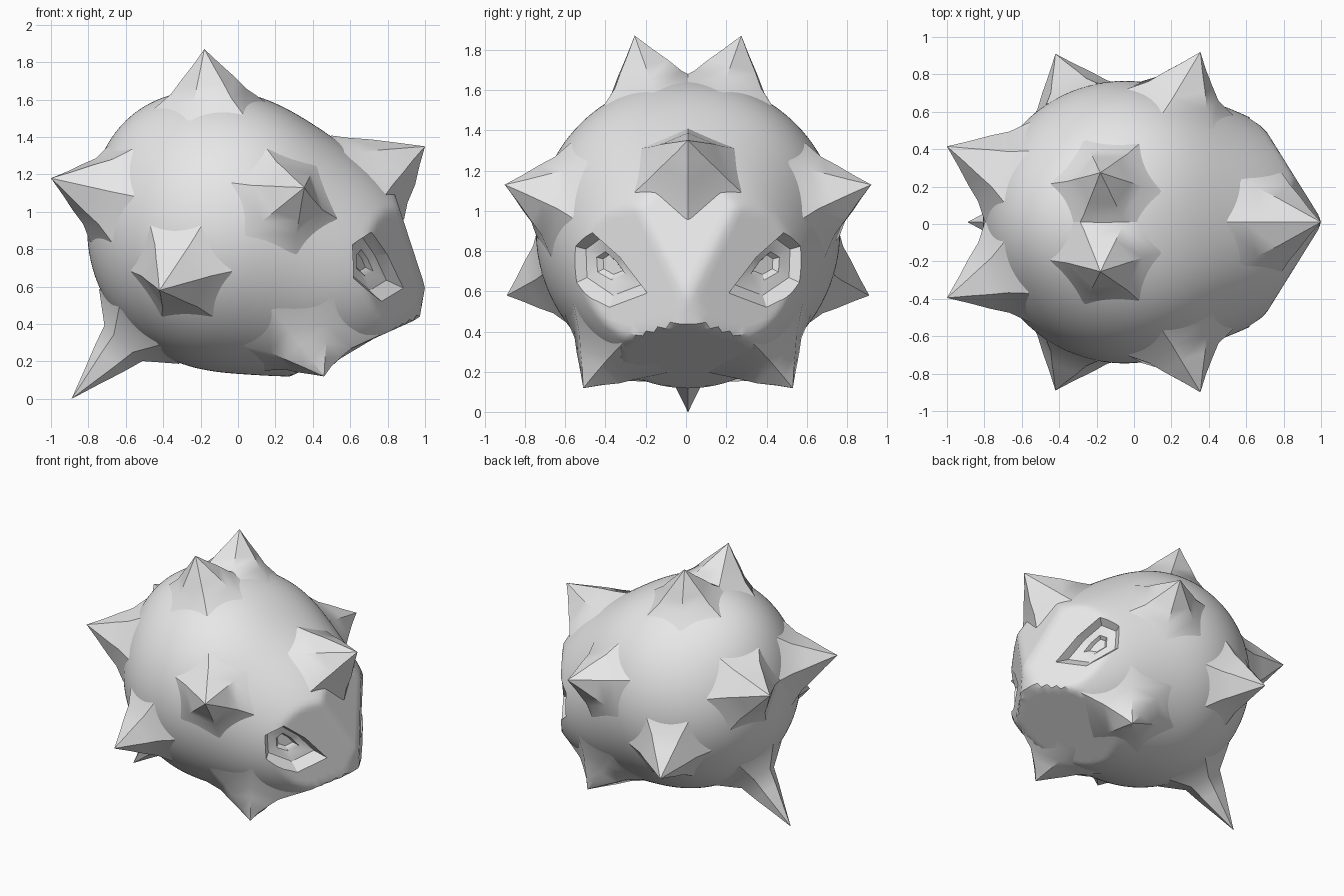
import bpy, bmesh, math
from mathutils import Vector

cube = bpy.data.objects.get("Cube")
if cube:
    bpy.data.objects.remove(cube, do_unlink=True)

CENTRE = Vector((-0.05, 0.01, 0.9))

# Swellings of the ball: direction, amount, tightness (snout, upper back, forehead)
SWELLS = [(Vector(d).normalized(), amount, power) for d, amount, power in (
    ((0.93, 0, -0.37), 0.38, 4),
    ((-0.65, 0, 0.75), 0.05, 8),
    ((0.5, 0, 0.85), -0.035, 8))]

# Planes trimming the snout: normal and distance (chin, nose tip, nose bridge, cheeks)
TRIMS = [(Vector(n).normalized(), distance) for n, distance in (
    ((0.41, 0, -0.91), 0.846),
    ((0.98, 0, -0.17), 1.086),
    ((0.95, 0, 0.31), 0.905),
    ((0.85, 0.53, 0), 0.9),
    ((0.85, -0.53, 0), 0.9))]

grey = bpy.data.materials.new("plain_grey")
grey.use_nodes = True
grey.diffuse_color = (0.8, 0.8, 0.8, 1)
grey.node_tree.nodes["Principled BSDF"].inputs["Base Color"].default_value = (0.8, 0.8, 0.8, 1)


def skin(direction):
    """Distance from the centre to the body surface."""
    d = direction.normalized()
    r = 0.755 + sum(amount * max(0.0, d.dot(s)) ** power for s, amount, power in SWELLS)
    for normal, distance in TRIMS:
        facing = d.dot(normal)
        if facing > 0:
            r = min(r, distance / facing)
    return r


def on_skin(direction, scale=1.0, lift=0.0):
    d = direction.normalized()
    return CENTRE + d * (skin(d) * scale + lift)


def make_object(name, bm):
    mesh = bpy.data.meshes.new(name)
    bmesh.ops.recalc_face_normals(bm, faces=bm.faces[:])
    bm.to_mesh(mesh)
    bm.free()
    obj = bpy.data.objects.new(name, mesh)
    bpy.context.collection.objects.link(obj)
    mesh.materials.append(grey)
    return obj


def smooth(obj, degrees):
    bpy.ops.object.select_all(action='DESELECT')
    obj.select_set(True)
    bpy.context.view_layer.objects.active = obj
    bpy.ops.object.shade_smooth_by_angle(angle=math.radians(degrees))


def loft(rings, end, start=None):
    """Skin a stack of rings, closed by a point at the end and optionally the start."""
    bm = bmesh.new()
    loops = [[bm.verts.new(p) for p in ring] for ring in rings]
    n = len(loops[0])
    for a, b in zip(loops, loops[1:]):
        for i in range(n):
            j = (i + 1) % n
            bm.faces.new((a[i], a[j], b[j], b[i]))
    for loop, point in ((loops[-1], end), (loops[0], start)):
        if point is not None:
            tip = bm.verts.new(point)
            for i in range(n):
                bm.faces.new((loop[i], loop[(i + 1) % n], tip))
    return bm


def spike(name, tip, width=0.42, pinch=1.0, phase=0):
    """Six-sided thorn with concave flanks, growing radially out of the body."""
    axis = (tip - CENTRE).normalized()
    height = (tip - CENTRE).length - skin(axis)
    u = Vector((0, 0, 1)).cross(axis).normalized()
    v = axis.cross(u)
    rings = []
    for spread, rise in ((1, 0.01), (0.62 * pinch, 0.17), (0.4 * pinch, 0.4), (0.18 * pinch, 0.68)):
        ring = []
        for k in range(6):
            t = math.radians(phase + 60 * k)
            d = axis + (u * math.cos(t) + v * math.sin(t)) * width * spread
            ring.append(on_skin(d, lift=height * rise))
        rings.append(ring)
    smooth(make_object(name, loft(rings, tip)), 38)


# Body: round ball drawn out into a trimmed snout
bm = bmesh.new()
bmesh.ops.create_icosphere(bm, subdivisions=6, radius=1)
for vert in bm.verts:
    vert.co = on_skin(vert.co)
body = make_object("body", bm)

# Eye sockets: tapered hollows with a small deeper pupil, cut from the body
EYE = ((0.60, 0.56, 0.83), (0.70, 0.47, 0.90), (0.82, 0.34, 0.77),
       (0.94, 0.20, 0.57), (0.73, 0.37, 0.53), (0.59, 0.54, 0.65))
for side in (-1, 1):
    dirs = [(Vector((x, side * y + CENTRE.y, z)) - CENTRE).normalized() for x, y, z in EYE]
    mid = sum(dirs, Vector()) / len(dirs)
    rings = [[on_skin(mid + (d - mid) * f, s) for d in dirs]
             for f, s in ((1.08, 1.06), (0.78, 0.93), (0.4, 0.91), (0.28, 0.88))]
    cutter = make_object("eye_cutter", loft(rings, on_skin(mid, 0.88), on_skin(mid, 1.06)))
    cutter.hide_render = True
    cut = body.modifiers.new("eye_socket", 'BOOLEAN')
    cut.operation = 'DIFFERENCE'
    cut.solver = 'EXACT'
    cut.object = cutter
    bpy.ops.object.select_all(action='DESELECT')
    body.select_set(True)
    bpy.context.view_layer.objects.active = body
    bpy.ops.object.modifier_apply(modifier=cut.name)
    bpy.data.objects.remove(cutter, do_unlink=True)
smooth(body, 30)

# Paired spikes: tip position, pinch, turn of the base
PAIRS = {
    "top_spike": ((-0.18, 0.265, 1.87), 1.0, 30),
    "back_spike": ((-1.0, 0.405, 1.18), 1.0, 0),
    "side_spike": ((0.355, 0.91, 1.13), 1.0, 40),
    "lower_side_spike": ((-0.42, 0.9, 0.58), 1.0, 0),
    "foot_spike": ((0.46, 0.52, 0.12), 0.9, 30),
}
for name, ((x, y, z), pinch, phase) in PAIRS.items():
    for label, side in (("left", 1), ("right", -1)):
        turn = phase if side < 0 else 180 - phase
        spike(f"{name}_{label}", Vector((x, CENTRE.y + side * y, z)), 0.42, pinch, turn)

# Single spikes on the centre line
spike("brow_horn", Vector((1.0, CENTRE.y, 1.35)), 0.36, 1.15, 30)
spike("tail_spike", Vector((-0.89, CENTRE.y, 0)), 0.42, 0.65, 30)
